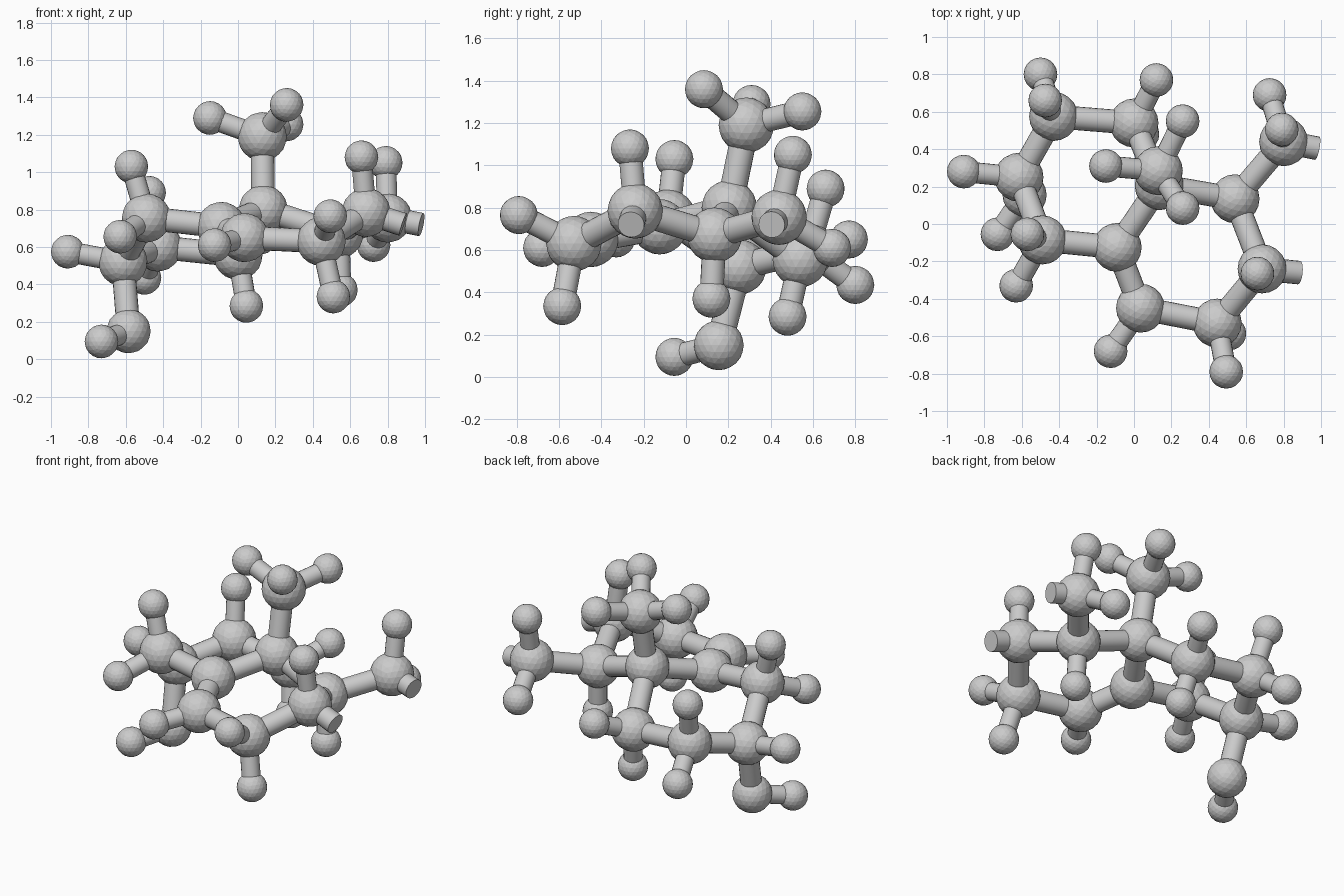
import bpy
from mathutils import Vector

if "Cube" in bpy.data.objects:
    bpy.data.objects.remove(bpy.data.objects["Cube"])

R_CARBON, R_OXYGEN, R_HYDROGEN = 0.131, 0.118, 0.09
R_BOND, R_THIN = 0.063, 0.056

# Heavy balls: two fused six-rings, a cap branch on top, a hanging branch below
heavy = {
    "a": (-0.43, 0.575, 0.60), "b": (0.0, 0.54, 0.555), "c": (0.135, 0.205, 0.80),
    "d": (0.54, 0.135, 0.67), "e": (0.80, 0.44, 0.755), "f": (0.685, -0.24, 0.785),
    "g": (0.445, -0.53, 0.63), "h": (0.035, -0.45, 0.65), "i": (-0.09, -0.125, 0.71),
    "j": (-0.49, -0.085, 0.755), "k": (-0.615, 0.25, 0.52),
    "cap": (0.13, 0.285, 1.19), "hanging": (-0.585, 0.155, 0.15),
}

# Rods between heavy balls
links = [("a", "b"), ("b", "c"), ("c", "i"), ("i", "j"), ("j", "k"), ("k", "a"),
         ("c", "d"), ("d", "f"), ("f", "g"), ("g", "h"), ("h", "i"),
         ("d", "e"), ("c", "cap"), ("k", "hanging")]

# Small end balls attached to each heavy ball
small = {
    "a": [(-0.50, 0.80, 0.435), (-0.475, 0.66, 0.89)],
    "b": [(0.12, 0.77, 0.65), (0.045, 0.48, 0.285)],
    "d": [(0.55, 0.12, 0.37)],
    "e": [(0.79, 0.505, 1.05), (0.725, 0.69, 0.61)],
    "f": [(0.66, -0.265, 1.08)],
    "g": [(0.493, -0.79, 0.765), (0.51, -0.585, 0.335)],
    "h": [(-0.125, -0.68, 0.61)],
    "j": [(-0.57, -0.055, 1.03), (-0.63, -0.33, 0.655)],
    "k": [(-0.91, 0.28, 0.575)],
    "cap": [(-0.15, 0.31, 1.29), (0.26, 0.085, 1.36), (0.26, 0.55, 1.255)],
    "hanging": [(-0.73, -0.055, 0.095)],
}

# Open rod ends where the model is cut off
stubs = {"e": (0.98, 0.405, 0.72), "f": (0.882, -0.26, 0.72)}


def ball(name, pos, radius):
    bpy.ops.mesh.primitive_ico_sphere_add(subdivisions=3, radius=radius, location=pos)
    bpy.context.object.name = name


def rod(name, start, end, radius):
    p, q = Vector(start), Vector(end)
    axis = q - p
    bpy.ops.mesh.primitive_cylinder_add(vertices=20, radius=radius, depth=axis.length,
                                        location=(p + q) / 2)
    obj = bpy.context.object
    obj.name = name
    obj.rotation_euler = axis.to_track_quat("Z", "Y").to_euler()
    bpy.ops.object.shade_smooth_by_angle()


for key, pos in heavy.items():
    ball("large_ball_" + key, pos, R_OXYGEN if key == "hanging" else R_CARBON)

for s, t in links:
    rod(f"rod_{s}_{t}", heavy[s], heavy[t], R_BOND)

for key, ends in small.items():
    for n, pos in enumerate(ends, 1):
        ball(f"small_ball_{key}_{n}", pos, R_HYDROGEN)
        rod(f"thin_rod_{key}_{n}", heavy[key], pos, R_THIN)

for key, end in stubs.items():
    rod("cut_rod_" + key, heavy[key], end, R_BOND)
